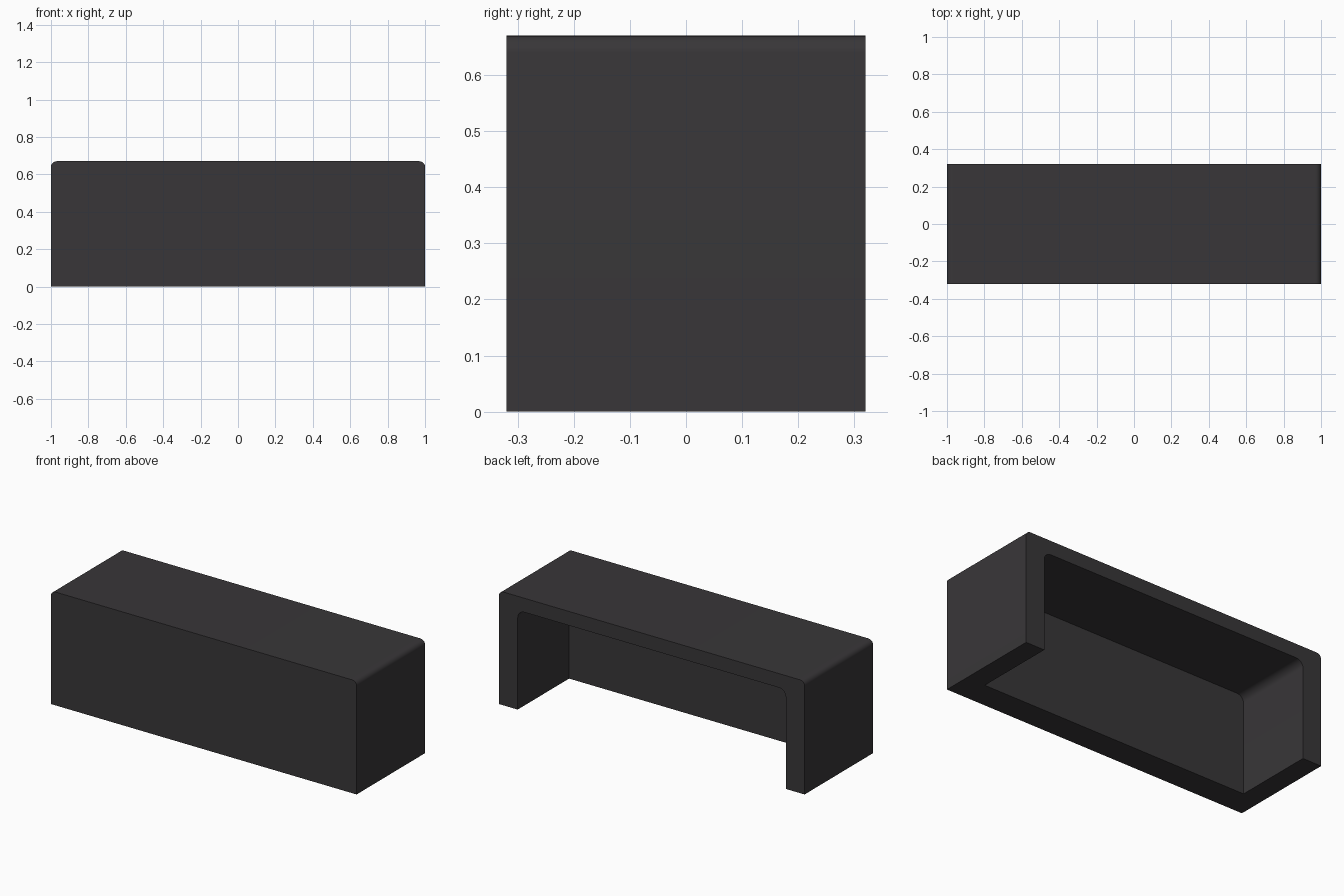
import bpy, bmesh, math

if "Cube" in bpy.data.objects:
    bpy.data.objects.remove(bpy.data.objects["Cube"])

WIDTH, DEPTH, HEIGHT = 2.0, 0.64, 0.67
SIDE, FRONT, TOP = 0.123, 0.16, 0.083


def arch_block(name, half_w, z0, z1, y0, y1, radius, steps=8):
    """Upright profile with two rounded top corners, extruded along y."""
    pts = [(-half_w, z0), (half_w, z0)]
    for side in (1, -1):
        for i in range(steps + 1):
            a = math.pi / 2 * i / steps
            if side < 0:
                a = math.pi / 2 - a
            pts.append((side * (half_w - radius + radius * math.cos(a)),
                        z1 - radius + radius * math.sin(a)))
    bm = bmesh.new()
    face = bm.faces.new([bm.verts.new((x, y0, z)) for x, z in pts])
    ext = bmesh.ops.extrude_face_region(bm, geom=[face])
    verts = [g for g in ext["geom"] if isinstance(g, bmesh.types.BMVert)]
    bmesh.ops.translate(bm, verts=verts, vec=(0, y1 - y0, 0))
    bmesh.ops.recalc_face_normals(bm, faces=bm.faces)
    mesh = bpy.data.meshes.new(name)
    bm.to_mesh(mesh)
    bm.free()
    obj = bpy.data.objects.new(name, mesh)
    bpy.context.collection.objects.link(obj)
    return obj


# Desk body, closed at the front
desk = arch_block("reception_desk", WIDTH / 2, 0, HEIGHT,
                  -DEPTH / 2, DEPTH / 2, 0.03)

# Knee space, open at the back and the bottom
knee = arch_block("knee_space_cutter", WIDTH / 2 - SIDE, -0.1, HEIGHT - TOP,
                  -DEPTH / 2 + FRONT, DEPTH / 2 + 0.1, 0.045)
cut = desk.modifiers.new("knee_space", 'BOOLEAN')
cut.operation = 'DIFFERENCE'
cut.solver = 'EXACT'
cut.object = knee

bpy.context.view_layer.objects.active = desk
desk.select_set(True)
bpy.ops.object.modifier_apply(modifier=cut.name)
bpy.data.objects.remove(knee, do_unlink=True)
bpy.ops.object.shade_smooth_by_angle(angle=math.radians(30))

# Dark finish
mat = bpy.data.materials.new("dark_finish")
mat.diffuse_color = (0.04, 0.037, 0.04, 1)
mat.use_nodes = True
mat.node_tree.nodes["Principled BSDF"].inputs["Base Color"].default_value = mat.diffuse_color
desk.data.materials.append(mat)
